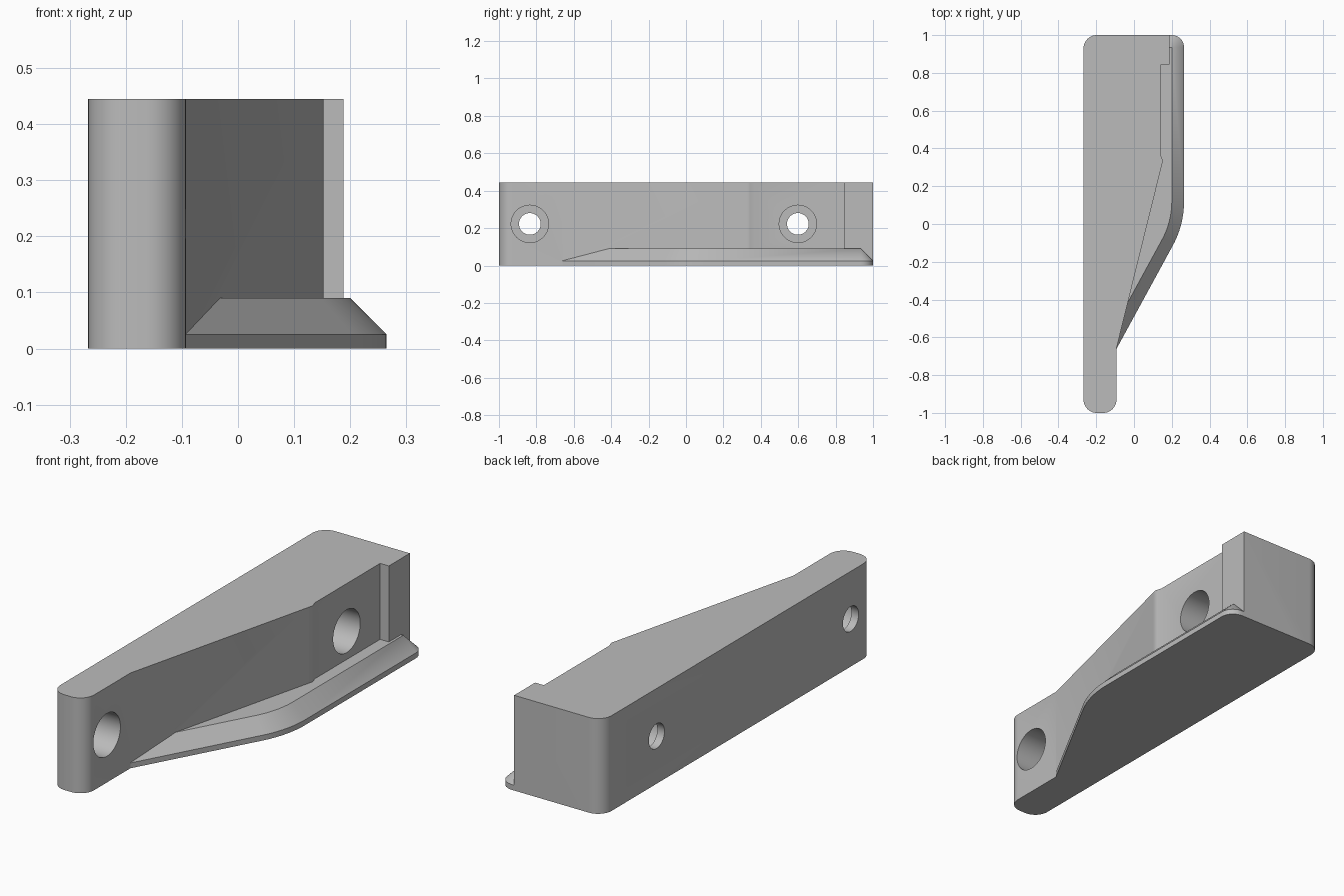
import bpy
import bmesh
from math import sin, cos, radians, pi

cube = bpy.data.objects.get("Cube")
if cube:
    bpy.data.objects.remove(cube, do_unlink=True)

HEIGHT = 0.445

grey = bpy.data.materials.new("plain grey")
grey.use_nodes = True
colour = (0.5, 0.5, 0.5, 1)
grey.diffuse_color = colour
grey.node_tree.nodes["Principled BSDF"].inputs["Base Color"].default_value = colour


def arc(cx, cy, r, start, end, steps=10):
    """Points on an arc, angles in degrees."""
    angles = [radians(start + (end - start) * i / steps) for i in range(steps + 1)]
    return [(cx + r * cos(a), cy + r * sin(a)) for a in angles]


def loft(name, rings):
    """Closed solid through (outline, height) rings with equal point counts."""
    bm = bmesh.new()
    loops = [[bm.verts.new((x, y, z)) for x, y in outline] for outline, z in rings]
    n = len(loops[0])
    for low, high in zip(loops, loops[1:]):
        for i in range(n):
            j = (i + 1) % n
            bm.faces.new((low[i], low[j], high[j], high[i]))
    bm.faces.new(loops[0][::-1])
    bm.faces.new(loops[-1])
    bmesh.ops.remove_doubles(bm, verts=bm.verts, dist=1e-5)
    bmesh.ops.recalc_face_normals(bm, faces=bm.faces)
    mesh = bpy.data.meshes.new(name)
    bm.to_mesh(mesh)
    bm.free()
    mesh.materials.append(grey)
    obj = bpy.data.objects.new(name, mesh)
    bpy.context.collection.objects.link(obj)
    return obj


def combine(target, tool, operation):
    """Apply a boolean and discard the tool."""
    mod = target.modifiers.new(operation.title(), "BOOLEAN")
    mod.operation = operation
    mod.solver = "EXACT"
    mod.object = tool
    tool.hide_render = True
    bpy.context.view_layer.objects.active = target
    bpy.ops.object.modifier_apply(modifier=mod.name)
    bpy.data.objects.remove(tool, do_unlink=True)


# Tapered block with rounded corners and a stop at the back
R = 0.07
profile = (
    arc(-0.267 + R, -1 + R, R, 180, 270)
    + arc(-0.093 - R, -1 + R, R, 270, 360)
    + [(-0.093, -0.66), (0.147, 0.31), (0.152, 0.33), (0.15, 0.342), (0.143, 0.362)]
    + [(0.143, 0.845), (0.188, 0.845), (0.188, 1)]
    + arc(-0.267 + R, 1 - R, R, 90, 180)
)
body = loft("bracket_body", [(profile, 0), (profile, HEIGHT)])

# Chamfered foot that runs along the side
BEND = 28.6
CHAMFER = 0.065


def foot_outline(inset):
    bend = arc(-0.225, 0.12, 0.49 - inset, -BEND, 0, 14)
    x, y = bend[0]
    run = 0.672
    start = (x - run * sin(radians(BEND)), y - run * cos(radians(BEND)))
    corner = arc(0.2, 1 - CHAMFER, CHAMFER - inset, 0, 90)
    return [start] + bend + corner + [(-0.1, 1 - inset)]


foot = loft("side_foot", [(foot_outline(0), 0), (foot_outline(0), 0.025),
                          (foot_outline(CHAMFER), 0.025 + CHAMFER)])
combine(body, foot, "UNION")


# Two screw holes, each a through hole with a deep counterbore
def hole_cutter(y, radius, x_start, x_end):
    bpy.ops.mesh.primitive_cylinder_add(
        vertices=48, radius=radius, depth=x_end - x_start,
        location=((x_start + x_end) / 2, y, HEIGHT / 2), rotation=(0, pi / 2, 0))
    cutter = bpy.context.object
    cutter.name = "hole_cutter"
    cutter.data.materials.append(grey)
    return cutter


for y in (-0.835, 0.598):
    combine(body, hole_cutter(y, 0.1, -0.23, 0.5), "DIFFERENCE")
    combine(body, hole_cutter(y, 0.058, -0.5, 0.5), "DIFFERENCE")

# Smooth the rounded parts and keep the hard edges
bpy.ops.object.select_all(action="DESELECT")
body.select_set(True)
bpy.context.view_layer.objects.active = body
bpy.ops.object.shade_smooth_by_angle(angle=radians(25))
